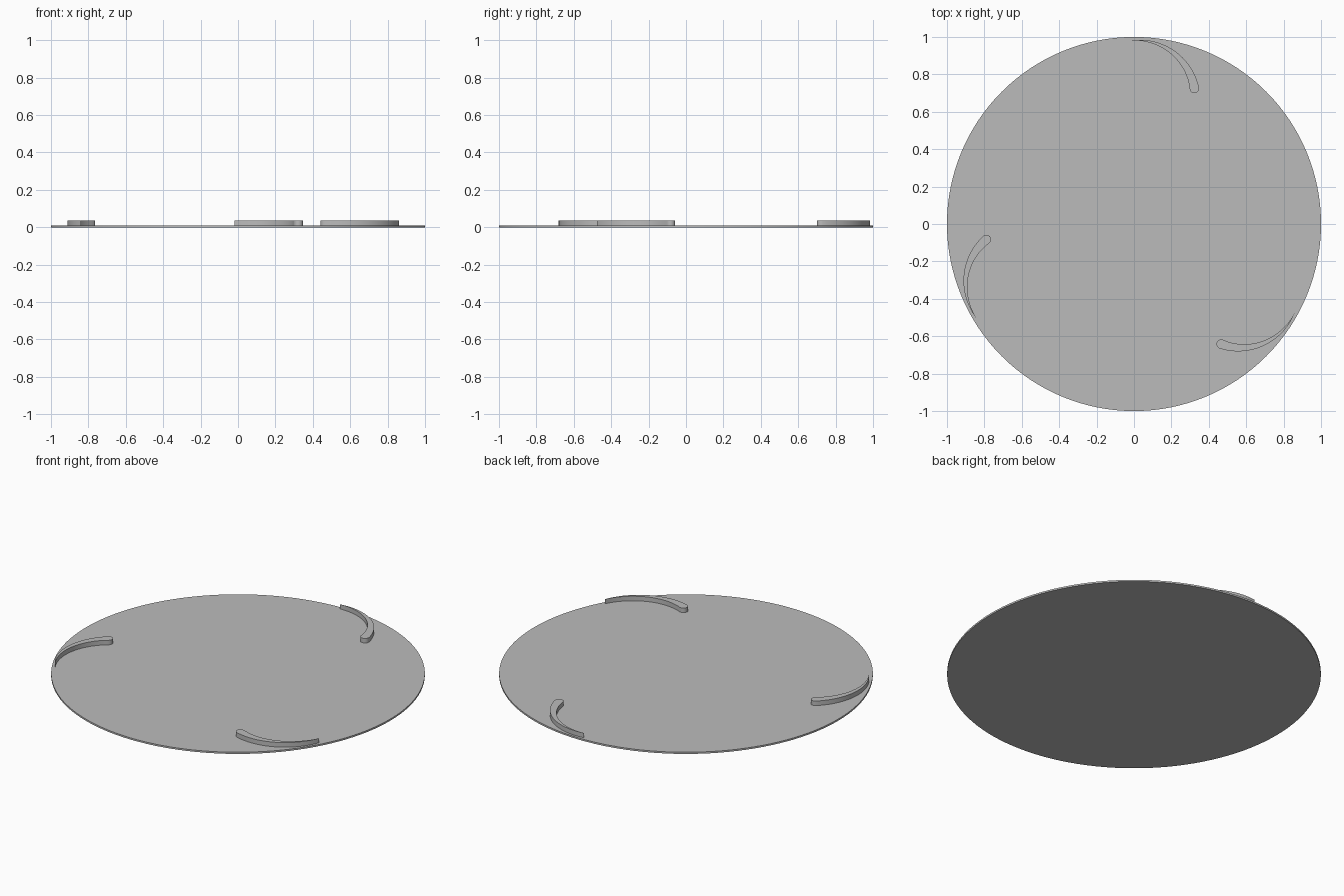
import bpy, bmesh, math
from mathutils import Matrix

if "Cube" in bpy.data.objects:
    bpy.data.objects.remove(bpy.data.objects["Cube"])

DISC_T = 0.01      # disc thickness
VANE_TOP = 0.037   # top of the raised vanes

grey = bpy.data.materials.new("plain_grey")
grey.diffuse_color = (0.5, 0.5, 0.5, 1)
grey.use_nodes = True
grey.node_tree.nodes["Principled BSDF"].inputs["Base Color"].default_value = grey.diffuse_color


def finish(name, bm):
    bmesh.ops.recalc_face_normals(bm, faces=bm.faces)
    me = bpy.data.meshes.new(name)
    bm.to_mesh(me)
    bm.free()
    me.materials.append(grey)
    ob = bpy.data.objects.new(name, me)
    bpy.context.collection.objects.link(ob)
    bpy.ops.object.select_all(action='DESELECT')
    ob.select_set(True)
    bpy.context.view_layer.objects.active = ob
    bpy.ops.object.shade_smooth_by_angle(angle=math.radians(30))
    return ob


def prism(name, outline, z0, z1, turn=0.0):
    bm = bmesh.new()
    face = bm.faces.new([bm.verts.new((x, y, z0)) for x, y in outline])
    ext = bmesh.ops.extrude_face_region(bm, geom=[face])
    verts = [v for v in ext["geom"] if isinstance(v, bmesh.types.BMVert)]
    bmesh.ops.translate(bm, verts=verts, vec=(0, 0, z1 - z0))
    bmesh.ops.transform(bm, matrix=Matrix.Rotation(turn, 4, 'Z'), verts=bm.verts)
    return finish(name, bm)


def vane_outline():
    """Curved sliver: pointed at the rim, widening to a rounded inner end."""
    cx, cy, r, w = 0.03, 0.66, 0.325, 0.05
    a0, a1, n = math.radians(98.8), math.radians(12.4), 24
    outer, inner = [], []
    for i in range(n + 1):
        t = i / n
        a = a0 + (a1 - a0) * t
        outer.append((cx + r * math.cos(a), cy + r * math.sin(a)))
        ri = r - w * t
        inner.append((cx + ri * math.cos(a), cy + ri * math.sin(a)))
    # rounded end
    mx, my, rr = cx + (r - w / 2) * math.cos(a1), cy + (r - w / 2) * math.sin(a1), w / 2
    cap = [(mx + rr * math.cos(a1 - math.pi * k / 8),
            my + rr * math.sin(a1 - math.pi * k / 8)) for k in range(1, 8)]
    return outer + cap + inner[:0:-1]


# thin round disc
circle = [(math.cos(2 * math.pi * i / 128), math.sin(2 * math.pi * i / 128)) for i in range(128)]
prism("disc", circle, 0, DISC_T)

# three curved vanes around the rim
for k in range(3):
    prism("curved_vane_%d" % (k + 1), vane_outline(), DISC_T * 0.5, VANE_TOP, math.radians(120 * k))
